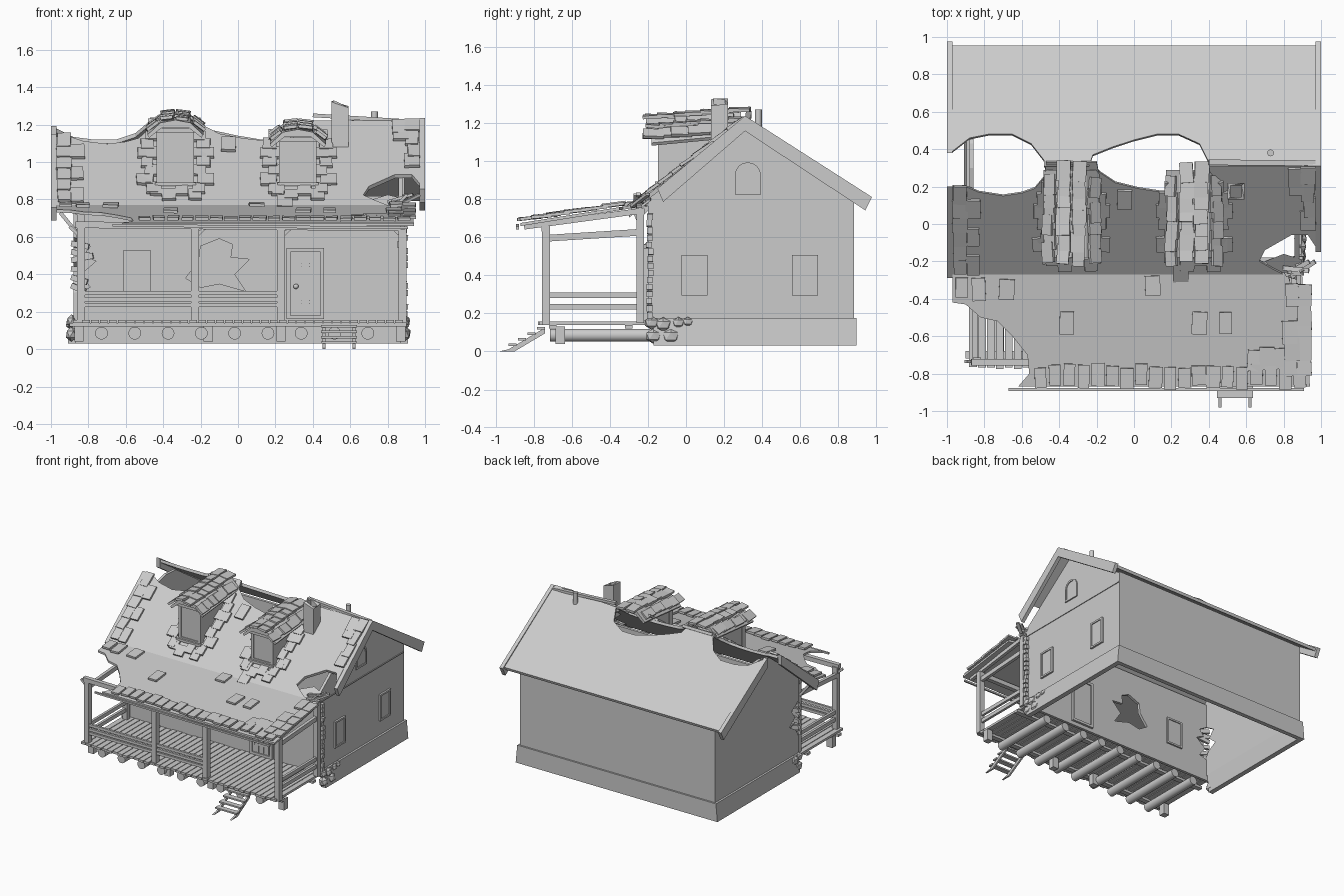
import bpy, bmesh, math, random
from collections import defaultdict
from mathutils import Vector, Matrix, Euler

if "Cube" in bpy.data.objects:
    bpy.data.objects.remove(bpy.data.objects["Cube"])

random.seed(4)
R = random.uniform
parts = defaultdict(bmesh.new)


def box(name, c, s, rot=(0, 0, 0), M=Matrix()):
    bmesh.ops.create_cube(parts[name], size=1, matrix=M @ Matrix.LocRotScale(Vector(c), Euler(rot), Vector(s)))


def beam(name, p, q, w, h):
    p, q = Vector(p), Vector(q)
    rot = (q - p).to_track_quat('Y', 'Z')
    m = Matrix.LocRotScale((p + q) / 2, rot, Vector((w, (q - p).length, h)))
    bmesh.ops.create_cube(parts[name], size=1, matrix=m)


def cyl(name, p, q, r, n=16):
    p, q = Vector(p), Vector(q)
    m = Matrix.LocRotScale((p + q) / 2, (q - p).to_track_quat('Z', 'Y'), None)
    bmesh.ops.create_cone(parts[name], cap_ends=True, segments=n, radius1=r, radius2=r, depth=(q - p).length, matrix=m)


def plate(name, loops, f, d):
    """Fill 2D loops (outer first, then holes), map them to 3D with f, thicken by vector d."""
    bm, edges = bmesh.new(), []
    for lp in loops:
        vs = [bm.verts.new((a, b, 0)) for a, b in lp]
        edges += [bm.edges.new((vs[i - 1], vs[i])) for i in range(len(vs))]
    bmesh.ops.triangle_fill(bm, edges=edges, use_beauty=True)
    for v in bm.verts:
        v.co = f(v.co.x, v.co.y)
    ext = bmesh.ops.extrude_face_region(bm, geom=bm.faces[:], use_keep_orig=True)
    for e in ext['geom']:
        if isinstance(e, bmesh.types.BMVert):
            e.co += Vector(d)
    bmesh.ops.recalc_face_normals(bm, faces=bm.faces)
    me = bpy.data.meshes.new('tmp')
    bm.to_mesh(me)
    parts[name].from_mesh(me)
    bpy.data.meshes.remove(me)


def zf(y): return 0.77 + 0.78 * (y + 0.27)        # front slope
def zb(y): return 1.232 - 0.65 * (y - 0.31)       # back slope
def zp(y): return 0.77 + 0.16 * (y + 0.27)        # porch roof


def shingle(name, x, y, zfun, w=0.076, l=0.115, lift=0.014):
    a = math.atan(zfun(1) - zfun(0))
    w *= R(0.85, 1.1)
    box(name, (x, y, zfun(y) + lift), (w, l * R(0.9, 1.1), 0.016), (a - R(.02, .08), R(-.03, .03), R(-.05, .05)))


def window(name, M, w, h, t=0.05, b=0.014):
    box(name + '_pane', (0, 0, 0), (w - b, t * 0.7, h - b), M=M)
    for s in (-1, 1):
        box(name + '_frame', (s * (w - b) / 2, 0, 0), (b, t, h), M=M)
        box(name + '_frame', (0, 0, s * (h - b) / 2), (w - 2 * b, t, b), M=M)


# foundation: three sides, flared at the bottom, open under the porch wall
plate('foundation', [[(-.91, -.17), (-.87, -.17), (-.87, .86), (.87, .86), (.87, -.17), (.91, -.17),
                      (.91, .895), (-.91, .895)]], lambda x, y: Vector((x, y, .03)), (0, 0, .145))
for v in parts['foundation'].verts:
    if v.co.z > .1:
        v.co.x *= .985

# walls: front with the broken hole and broken left corner, back, and two gables
plate('front_wall', [[(.88, .13), (.88, .78), (-.88, .78), (-.88, .6), (-.79, .55), (-.83, .5), (-.76, .47),
                      (-.84, .4), (-.79, .33), (-.88, .3), (-.88, .13)],
                     [(-.28, .38), (-.2, .33), (-.1, .35), (.04, .31), (-.02, .4), (.06, .48), (-.04, .49),
                      (-.03, .56), (-.1, .59), (-.2, .55), (-.21, .47)]],
      lambda x, z: Vector((x, -.2, z)), (0, .022, 0))
box('back_wall', (0, .87, .49), (1.76, .022, .66))
gable = [(.88, .17), (.88, .81), (.31, 1.19), (-.2, .8)]
plate('right_wall', [gable + [(-.2, .17)]], lambda y, z: Vector((.88, y, z)), (-.022, 0, 0))
plate('left_wall', [[(.88, .17), (.88, .81), (.43, 1.11), (.3, 1.12), (.18, 1.09), (-.2, .8), (-.2, .6),
                     (-.1, .54), (-.15, .48), (-.08, .42), (-.16, .37), (-.2, .3), (-.2, .17)]],
      lambda y, z: Vector((-.88, y, z)), (.022, 0, 0))
for i in range(6):                                  # splintered corner shards
    z = .34 + i * .045
    beam('corner_shards', (-.89, -.19, z), (-.89 + R(.06, .12), -.21, z + R(-.04, .04)), .02, .03)

# main roof slopes with ragged holes at the ridge
plate('front_roof', [[(-.97, .2), (-.9, .2), (-.83, .17), (-.7, .15), (-.6, .165), (-.53, .19), (-.48, .25), (-.47, .33),
                      (-.2, .33), (-.19, .28), (-.1, .22), (.02, .19), (.15, .17), (.26, .18), (.36, .22), (.4, .31),
                      (.97, .31), (.97, -.12), (.93, -.06), (.84, -.06), (.77, -.1), (.7, -.14), (.67, -.2),
                      (.74, -.24), (.8, -.27), (-.97, -.27)]],
      lambda x, y: Vector((x, y, zf(y))), (0, .008, -.02))
plate('back_roof', [[(-.97, .39), (-.88, .46), (-.78, .48), (-.65, .48), (-.55, .43), (-.48, .34), (-.48, .31),
                     (-.24, .31), (-.22, .37), (-.12, .41), (0, .45), (.12, .48), (.24, .48), (.35, .43), (.4, .33),
                     (.97, .31), (.97, .955), (-.97, .955)]],
      lambda x, y: Vector((x, y, zb(y))), (0, -.008, -.022))
beam('ridge_cap', (.4, .33, 1.25), (.97, .325, 1.215), .03, .02)


# barge boards on the four rakes
def barge(x, y0, y1, k):
    def z(y): return 1.237 - k * abs(y - .31)
    e = .035 if y1 > .31 else -.03
    plate('barge_boards', [[(y0, z(y0)), (y1, z(y1)), (y1 - e, z(y1) - .07), (y0, z(y0) - .08)]],
          lambda y, w: Vector((x, y, w)), (-.03 if x > 0 else .03, 0, 0))


barge(1, .31, .976, .64)
barge(-1, .38, .976, .64)
barge(1, .31, -.15, .83)
barge(-1, .2, -.29, .8)

# porch roof with missing left front corner
plate('porch_roof', [[(-.97, -.26), (.82, -.26), (.84, -.33), (.93, -.35), (.94, -.87), (-.62, -.87), (-.56, -.8),
                      (-.57, -.7), (-.65, -.6), (-.73, -.52), (-.82, -.5), (-.9, -.43), (-.97, -.42)]],
      lambda x, y: Vector((x, y, zp(y))), (0, 0, -.016))
beam('eave_pole', (-.67, -.885, .662), (.91, -.885, .648), .014, .014)
beam('porch_front_beam', (-.87, -.74, .665), (.9, -.74, .648), .035, .035)
beam('porch_wall_beam', (-.87, -.235, .735), (.9, -.235, .735), .035, .03)
for s in (-.85, .88):
    beam('porch_side_beams', (s, -.72, .595), (s, -.25, .625), .025, .035)
beam('porch_side_beams', (.88, -.85, .655), (.88, -.22, .74), .025, .03)

# loose shingles on porch and main roof
for i in range(19):
    shingle('eave_shingles', -.5 + i * .077, -.815 + R(-.012, .012), zp, .07, .115, .018)
for y in (-.38, -.48, -.58, -.67, -.76):
    shingle('porch_edge_shingles', .91, y, zp, lift=.016)
    if y > -.42 or y < -.57:
        shingle('porch_edge_shingles', .85 - R(0, .02), y, zp, lift=.022)
for x, y in ((-.68, -.35), (.1, -.33), (-.36, -.53), (.35, -.53), (.49, -.53), (.64, -.73), (.71, -.72), (.78, -.72),
             (-.92, -.34), (-.83, -.35)):
    shingle('loose_shingles', x, y, zp)
for i in range(6):
    y = -.22 + i * .075
    shingle('rake_shingles', -.93, y, zf)
    if i % 2 == 0:
        shingle('rake_shingles', -.86, y, zf)
for x, y in ((.93, .26), (.86, .25), (.93, .17), (.94, .09), (.87, .2), (.93, .02), (-.05, .13), (.25, -.26)):
    shingle('rake_shingles', x, y, zf)
for i in range(6):                                  # debris at the broken right corner
    beam('corner_debris', (R(.78, .88), R(-.3, -.18), R(.76, .8)), (R(.88, .97), R(-.28, -.2), R(.76, .83)), .025, .015)
plate('corner_debris', [[(.7, -.2), (.8, -.16), (.9, -.19), (.88, -.3), (.76, -.27)]],
      lambda x, y: Vector((x, y, zf(y) - .03)), (0, 0, -.015))

# dormers: wedge body, window, arched shingled roof, shingles around
for nm, x0, zt in (('left_dormer', -.335, 1.215), ('right_dormer', .32, 1.165)):
    zw = zt - .045
    yb = min(.3, (zw - .77) / .78 - .27)
    plate(nm + '_body', [[(-.12, zf(-.12) - .01), (-.12, zw), (yb, zw)]], lambda y, z: Vector((x0 - .095, y, z)), (.19, 0, 0))
    zl = zf(-.14) + .01
    window(nm, Matrix.Translation((x0, -.125, (zl + zw) / 2)), .2, zw - zl, .045, .022)
    box(nm + '_sill', (x0, -.14, zl), (.22, .045, .02))
    box(nm + '_lintel', (x0, -.14, zw), (.22, .05, .025))
    arch = [(-.15, -.07), (-.08, -.005), (0, .01), (.08, -.005), (.15, -.07), (.14, -.085), (.07, -.03), (-.07, -.03), (-.14, -.085)]
    plate(nm + '_roof', [arch], lambda a, b: Vector((x0 + a, -.18, zt + b)), (0, .47, .045))
    for r in range(7):
        y = -.16 + r * .072
        for dx, dz, t in ((-.12, -.035, -.65), (-.04, .006, -.12), (.04, .006, .12), (.12, -.035, .65)):
            if r == 6 and abs(dx) > .1:
                continue
            box(nm + '_roof_shingles', (x0 + dx + R(-.008, .008), y + R(-.015, .015), zt + dz + .013 + .006 * r),
                (.07 * R(.9, 1.12), .11, .017), (R(-.08, .06), t, R(-.08, .08)))
    for i in range(7):
        y = -.17 + i * .06
        for s in (-1, 1):
            shingle(nm + '_side_shingles', x0 + s * (.125 + .025 * (i % 2)), y, zf, .07, .09)
            if i % 3 == 1:
                shingle(nm + '_side_shingles', x0 + s * .17, y, zf, .07, .09)
    for i in range(4):
        shingle(nm + '_side_shingles', x0 - .105 + i * .07, -.185 - .03 * (i % 2), zf, .07, .09)

# chimney with broken top, and stove pipe
plate('chimney', [[(.5, .13), (.59, .13), (.59, .22), (.5, .22)], [(.515, .145), (.575, .145), (.575, .205), (.515, .205)]],
      lambda x, y: Vector((x, y, 1.05)), (0, 0, .24))
for v in parts['chimney'].verts:
    if v.co.z > 1.2:
        v.co.z += R(-.02, .02) + (.02 if v.co.x < .54 else 0)
cyl('stove_pipe', (.73, .38, 1.12), (.73, .38, 1.27), .018)

# porch floor, joist logs, stub posts
n = 37
for i in range(n):
    box('porch_planks', (-.885 + 1.77 * (i + .5) / n, -.485 + R(-.008, .008), .148), (.042, .57, .018))
for y in (-.7, -.3):
    box('porch_sills', (0, y, .13), (1.8, .04, .02))
for i in range(9):
    x = -.73 + i * .178
    cyl('joist_logs', (x, -.715, .085), (x, -.18, .085), .034)
for x in (-.85, -.16, .23, .87):
    box('stub_posts', (x, -.66, .085), (.05, .05, .09))

# porch posts, braces and rails
for x in (-.84, -.23, .23, .88):
    box('porch_posts', (x, -.735, .4), (.042, .042, .52))
for x in (-.84, .88):
    box('porch_posts', (x, -.24, .44), (.04, .04, .58))
    for z in (.235, .295):
        beam('side_rails', (x, -.72, z), (x, -.25, z), .02, .03)
for z in (.235, .265, .3):
    beam('front_rails', (-.83, -.74, z), (.22, -.74, z), .018, .022)
for x, s in ((-.84, -1), (-.23, 1), (.23, 1), (.88, -1)):
    beam('braces', (x, -.735, .6), (x + s * .06, -.735, .655), .014, .018)
beam('braces', (-.86, -.24, .62), (-.95, -.24, .73), .02, .02)

# steps
for x in (.46, .62):
    plate('step_stringers', [[(-.98, 0), (-.93, .012), (-.74, .125), (-.74, .095), (-.9, 0)]],
          lambda y, z: Vector((x - .007, y, z)), (.014, 0, 0))
for i in range(4):
    box('step_treads', (.54, -.91 + i * .05, .035 + i * .029), (.19, .042, .012))

# door and windows
D = Matrix.Translation((.36, -.19, .35))
window('door', D, .2, .38, .06, .02)
for i in range(3):
    box('door_boards', (-.045 + .045 * i, -.02, 0), (.041, .014, .33), M=D)
for z in (-.1, .1):
    box('door_straps', (0, -.028, z), (.12, .008, .02), M=D)
bmesh.ops.create_icosphere(parts['door_knob'], subdivisions=2, radius=.014, matrix=Matrix.Translation((.31, -.225, .335)))
window('front_window', Matrix.Translation((-.54, -.19, .42)), .145, .22)
for y in (.045, .625):
    window('side_window', Matrix.Translation((.87, y, .4)) @ Matrix.Rotation(math.pi / 2, 4, 'Z'), .135, .215)


def arch(r, b):
    return [(.325 - r, b), (.325 + r, b)] + [(.325 + r * math.cos(a), .925 + r * math.sin(a))
                                             for a in (math.pi * i / 8 for i in range(9))]


plate('attic_window_frame', [arch(.068, .825), arch(.053, .84)], lambda y, z: Vector((.89, y, z)), (-.035, 0, 0))
plate('attic_window_pane', [arch(.055, .84)], lambda y, z: Vector((.884, y, z)), (-.028, 0, 0))
box('gable_line', (.882, .34, .735), (.008, 1.07, .008))

# log ends on the right corner, and foundation stones at both front corners
for i in range(15):
    box('corner_log_ends', (.88 + R(-.006, .006), -.19 + R(-.006, .006), .19 + i * .037), (.05, .03, .031), (0, R(-.1, .1), 0))
for y, z, r in ((-.17, .08, .045), (-.12, .14, .045), (-.08, .08, .05), (-.04, .15, .035), (.01, .155, .03), (-.18, .15, .04)):
    for s in (-1, 1):
        if s > 0 or y < -.1:
            bmesh.ops.create_icosphere(parts['foundation_stones'], subdivisions=1, radius=r,
                                       matrix=Matrix.Translation((s * .89, y, z)) @ Matrix.Diagonal((.75, 1, .9, 1)))

# make the objects
for name, bm in parts.items():
    me = bpy.data.meshes.new(name)
    bm.to_mesh(me)
    ob = bpy.data.objects.new(name, me)
    bpy.context.collection.objects.link(ob)
    if name in ('joist_logs', 'stove_pipe', 'door_knob'):
        bpy.context.view_layer.objects.active = ob
        ob.select_set(True)
        bpy.ops.object.shade_smooth_by_angle()
        ob.select_set(False)
